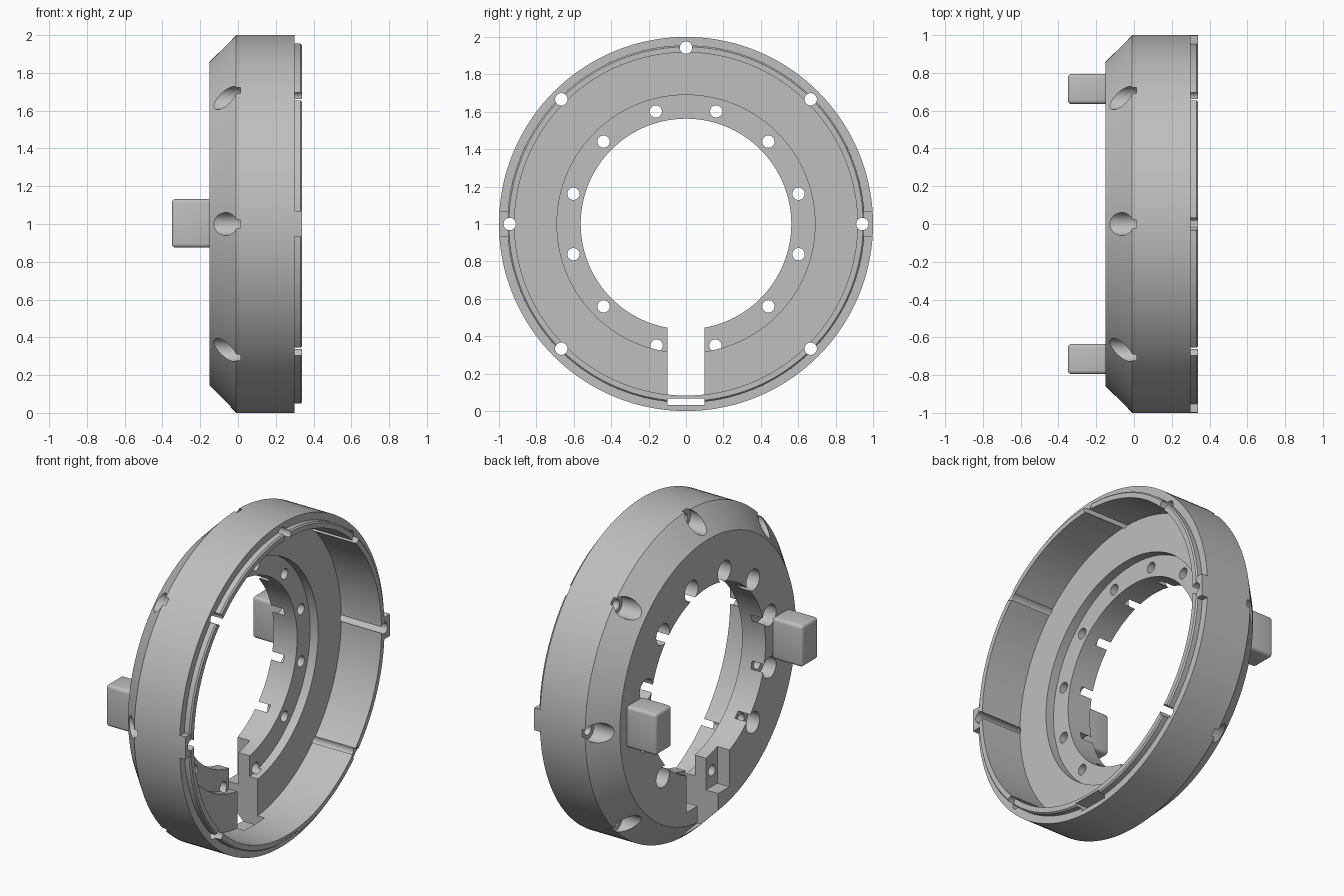
import bpy, bmesh
from math import sin, cos, radians, pi, tau

cube = bpy.data.objects.get("Cube")
if cube:
    bpy.data.objects.remove(cube, do_unlink=True)

grey = bpy.data.materials.new("plain grey")
grey.use_nodes = True
colour = (0.52, 0.52, 0.52, 1)
grey.diffuse_color = colour
grey.node_tree.nodes["Principled BSDF"].inputs["Base Color"].default_value = colour


def finish(name, bm):
    bmesh.ops.recalc_face_normals(bm, faces=bm.faces)
    mesh = bpy.data.meshes.new(name)
    bm.to_mesh(mesh)
    bm.free()
    mesh.materials.append(grey)
    ob = bpy.data.objects.new(name, mesh)
    bpy.context.collection.objects.link(ob)
    return ob


def activate(ob):
    bpy.ops.object.select_all(action='DESELECT')
    ob.select_set(True)
    bpy.context.view_layer.objects.active = ob


def lathe(name, profile, steps=144, start=0, sweep=tau):
    """Turn a closed (x, radius) outline about the ring axis."""
    bm = bmesh.new()
    full = sweep == tau
    rows = []
    for i in range(steps if full else steps + 1):
        a = start + sweep * i / steps
        rows.append([bm.verts.new((x, r * cos(a), 1 + r * sin(a))) for x, r in profile])
    n = len(profile)
    for i in range(steps):
        p, q = rows[i], rows[(i + 1) % len(rows)]
        for j in range(n):
            k = (j + 1) % n
            bm.faces.new((p[j], p[k], q[k], q[j]))
    if not full:
        bm.faces.new(rows[0])
        bm.faces.new(rows[-1])
    return finish(name, bm)


def box(name, x, y, z):
    bm = bmesh.new()
    bmesh.ops.create_cube(bm, size=1)
    for v in bm.verts:
        v.co = [lo + (hi - lo) * (c + 0.5) for c, (lo, hi) in zip(v.co, (x, y, z))]
    return finish(name, bm)


def add_screw(bm, y, z, outline, steps=28):
    """Stepped round cutter lying along x."""
    rings = [[bm.verts.new((x, y + r * cos(tau * i / steps), z + r * sin(tau * i / steps)))
              for i in range(steps)] for x, r in outline]
    for a, b in zip(rings, rings[1:]):
        for i in range(steps):
            k = (i + 1) % steps
            bm.faces.new((a[i], a[k], b[k], b[i]))
    bm.faces.new(rings[0])
    bm.faces.new(rings[-1])


def cut(target, cutter):
    cutter.hide_render = True
    mod = target.modifiers.new("cut", 'BOOLEAN')
    mod.operation = 'DIFFERENCE'
    mod.solver = 'EXACT'
    mod.object = cutter
    activate(target)
    bpy.ops.object.modifier_apply(modifier=mod.name)


# Housing ring: chamfered back, open front with lip, recessed inner flange
shell = lathe("ring_housing", [
    (-0.15, 0.563), (-0.15, 0.86), (-0.01, 1), (0.3, 1), (0.3, 0.955), (0.332, 0.955),
    (0.34, 0.947), (0.34, 0.917), (0.065, 0.917), (0.065, 0.69), (0.01, 0.69), (0.01, 0.563)])

# Side tabs on the lip
tabs = [lathe(name, [(0.299, 0.95), (0.299, 1), (0.34, 1), (0.34, 0.95)], 6, mid - 0.07, 0.14)
        for name, mid in (("left_tab", 0), ("right_tab", pi))]

# Screw holes with counterbores
bm = bmesh.new()
for deg in (0, 45, 90, 135, 180, 225, 315):
    a = radians(deg)
    add_screw(bm, 0.943 * cos(a), 1 + 0.943 * sin(a),
              [(-0.3, 0.061), (0.012, 0.061), (0.012, 0.033), (0.5, 0.033)])
for deg in range(15, 360, 30):
    if deg in (255, 285):
        continue
    a = radians(deg)
    add_screw(bm, 0.623 * cos(a), 1 + 0.623 * sin(a),
              [(-0.3, 0.065), (-0.067, 0.065), (-0.067, 0.033), (0.03, 0.033)])
for side in (-1, 1):
    add_screw(bm, side * 0.157, 0.35, [(-0.3, 0.033), (0.03, 0.033)])
screws = finish("screw_cutter", bm)

# Bottom cable slot, wall channel and the two pockets beside the slot
cutters = [
    screws,
    box("slot_cutter", (-0.3, 0.11), (-0.1, 0.1), (0.03, 0.7)),
    box("channel_cutter", (0.05, 0.5), (-0.099, 0.099), (0.031, 0.068)),
    box("pocket_cutter_a", (-0.3, -0.067), (0.05, 0.21), (0.25, 0.52)),
    box("pocket_cutter_b", (-0.3, -0.067), (-0.21, -0.05), (0.25, 0.52)),
]
for c in cutters:
    cut(shell, c)
for t in tabs:
    cut(t, screws)
for c in cutters:
    bpy.data.objects.remove(c, do_unlink=True)

# Rounded lugs on the back face
lugs = []
for name, side in (("left_lug", 1), ("right_lug", -1)):
    lug = box(name, (-0.35, -0.14), sorted((side * 0.635, side * 0.795)), (0.875, 1.132))
    mod = lug.modifiers.new("round", 'BEVEL')
    mod.width = 0.02
    mod.segments = 4
    activate(lug)
    bpy.ops.object.modifier_apply(modifier=mod.name)
    lugs.append(lug)

for ob in [shell] + tabs + lugs:
    activate(ob)
    bpy.ops.object.shade_smooth_by_angle(angle=radians(25))
